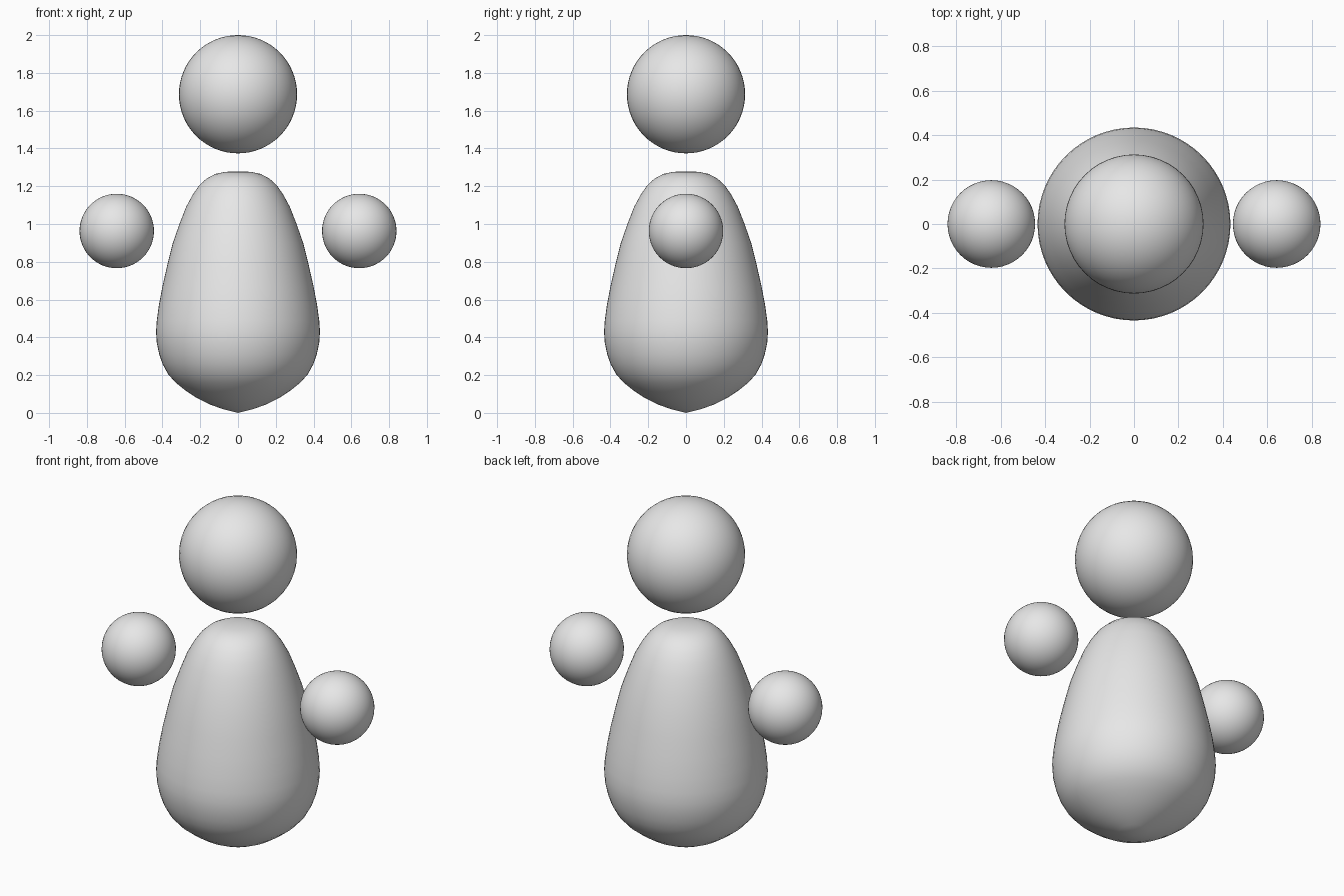
import bpy, bmesh, math

cube = bpy.data.objects.get("Cube")
if cube:
    bpy.data.objects.remove(cube, do_unlink=True)

grey = bpy.data.materials.new("plain_grey")
grey.use_nodes = True
grey.diffuse_color = (0.8, 0.8, 0.8, 1)
grey.node_tree.nodes["Principled BSDF"].inputs["Base Color"].default_value = grey.diffuse_color


def add_object(name, bm, location=(0, 0, 0)):
    """Turn a bmesh into a smooth grey object."""
    bmesh.ops.recalc_face_normals(bm, faces=bm.faces[:])
    for face in bm.faces:
        face.smooth = True
    mesh = bpy.data.meshes.new(name)
    bm.to_mesh(mesh)
    bm.free()
    mesh.materials.append(grey)
    obj = bpy.data.objects.new(name, mesh)
    obj.location = location
    bpy.context.collection.objects.link(obj)
    return obj


def ball(name, radius, location):
    bm = bmesh.new()
    bmesh.ops.create_uvsphere(bm, u_segments=48, v_segments=32, radius=radius)
    return add_object(name, bm, location)


def lathe(name, profile, steps=64):
    """Spin a (radius, height) profile around the z axis."""
    bm = bmesh.new()
    verts = [bm.verts.new((r, 0, z)) for r, z in profile]
    edges = [bm.edges.new(pair) for pair in zip(verts, verts[1:])]
    bmesh.ops.spin(bm, geom=verts + edges, cent=(0, 0, 0), axis=(0, 0, 1),
                   angle=math.tau, steps=steps, use_merge=True)
    bmesh.ops.remove_doubles(bm, verts=bm.verts[:], dist=0.0005)
    return add_object(name, bm)


# Egg-shaped body
lathe("body", [
    (0, 0), (0.08, 0.02), (0.15, 0.045), (0.22, 0.08), (0.28, 0.12),
    (0.33, 0.16), (0.37, 0.205), (0.4, 0.26), (0.417, 0.31), (0.43, 0.37),
    (0.434, 0.43), (0.43, 0.49), (0.419, 0.57), (0.4, 0.67), (0.375, 0.78),
    (0.345, 0.9), (0.31, 1.0), (0.275, 1.09), (0.24, 1.155), (0.205, 1.205),
    (0.165, 1.242), (0.12, 1.265), (0.07, 1.276), (0, 1.279)])

# Floating head and hands
ball("head", 0.313, (0, 0, 1.687))
for side, name in ((-1, "right_hand"), (1, "left_hand")):
    ball(name, 0.197, (side * 0.642, 0, 0.963))
